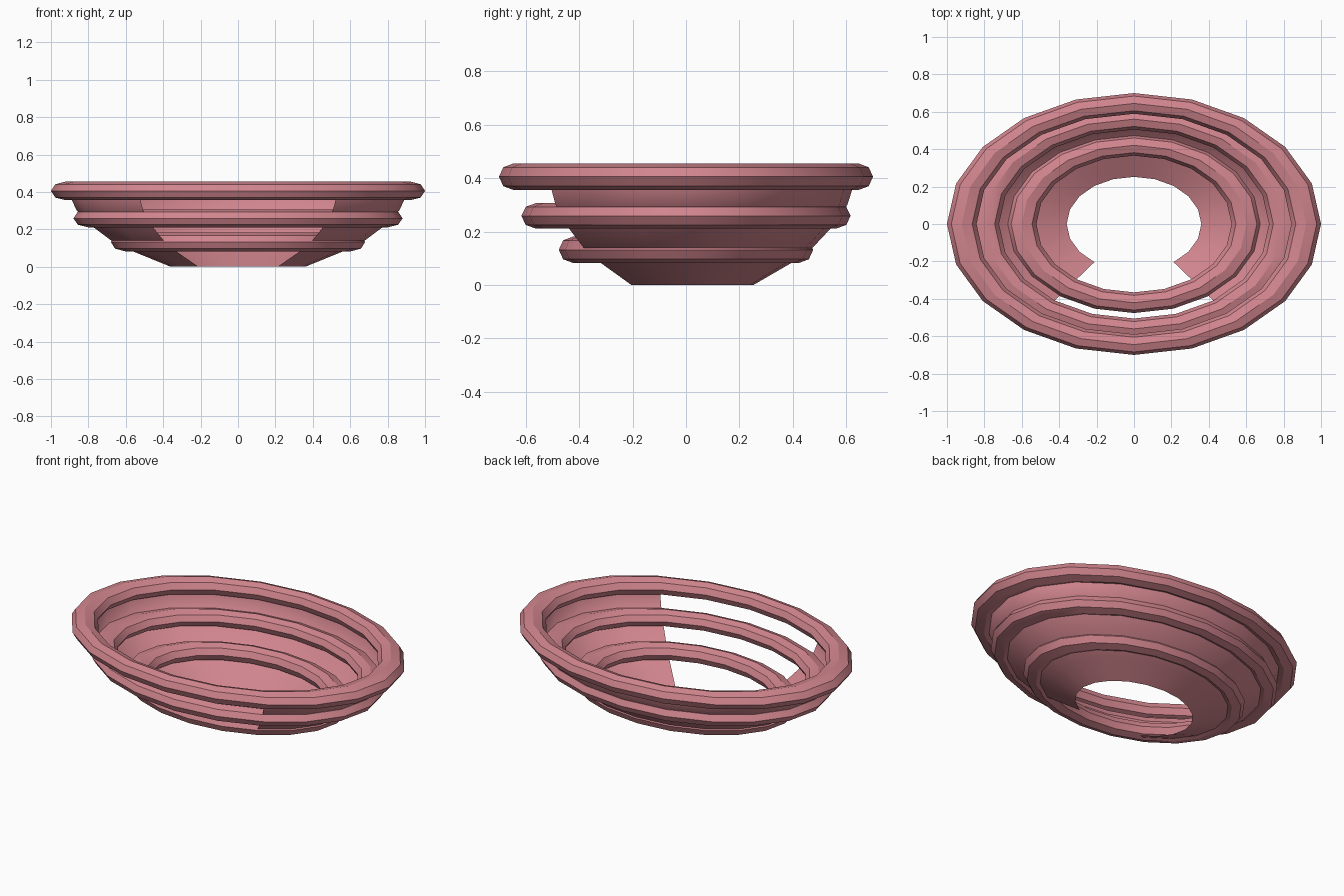
import bpy
import bmesh
import math

if "Cube" in bpy.data.objects:
    bpy.data.objects.remove(bpy.data.objects["Cube"], do_unlink=True)

SEGMENTS = 20
DEPTH_RATIO = 0.7  # oval plan: depth relative to width

pink = bpy.data.materials.new("dusty pink")
pink.use_nodes = True
colour = (0.64, 0.235, 0.27, 1.0)
pink.diffuse_color = colour
pink.node_tree.nodes["Principled BSDF"].inputs["Base Color"].default_value = colour


def finish(obj, name, angle):
    """Name, colour and smooth one part."""
    obj.name = name
    obj.data.name = name
    obj.data.materials.append(pink)
    bpy.ops.object.select_all(action="DESELECT")
    obj.select_set(True)
    bpy.context.view_layer.objects.active = obj
    bpy.ops.object.shade_smooth_by_angle(angle=math.radians(angle))


# Three stacked oval rings with octagonal section
TUBE = 0.079
for name, outer, z, half_height in (
    ("lower_ring", 0.68, 0.132, 0.05),
    ("middle_ring", 0.88, 0.259, 0.048),
    ("rim_ring", 1.0, 0.4055, 0.05),
):
    bpy.ops.mesh.primitive_torus_add(
        major_segments=SEGMENTS, minor_segments=8,
        major_radius=outer - TUBE, minor_radius=TUBE, location=(0, 0, z))
    ring = bpy.context.object
    ring.scale = (1, DEPTH_RATIO, half_height / TUBE)
    bpy.ops.object.transform_apply(location=False, rotation=False, scale=True)
    finish(ring, name, 30)

# Thin bowl wall, bottomless, with a 72 degree gap at the front
profile = [(0.36, 0), (0.52, 0.065), (0.605, 0.1), (0.68, 0.142),
           (0.774, 0.212), (0.862, 0.3), (0.888, 0.355), (0.9, 0.405)]
GAP_STEPS = 4
start = -math.pi / 2 + math.radians(36)
step = 2 * math.pi / SEGMENTS

bm = bmesh.new()
columns = []
for i in range(SEGMENTS - GAP_STEPS + 1):
    a = start + i * step
    columns.append([bm.verts.new((r * math.cos(a), r * math.sin(a) * DEPTH_RATIO, z))
                    for r, z in profile])
for left, right in zip(columns, columns[1:]):
    for j in range(len(profile) - 1):
        bm.faces.new((left[j], right[j], right[j + 1], left[j + 1]))
mesh = bpy.data.meshes.new("bowl_wall")
bm.to_mesh(mesh)
bm.free()
wall = bpy.data.objects.new("bowl_wall", mesh)
bpy.context.collection.objects.link(wall)
finish(wall, "bowl_wall", 60)
